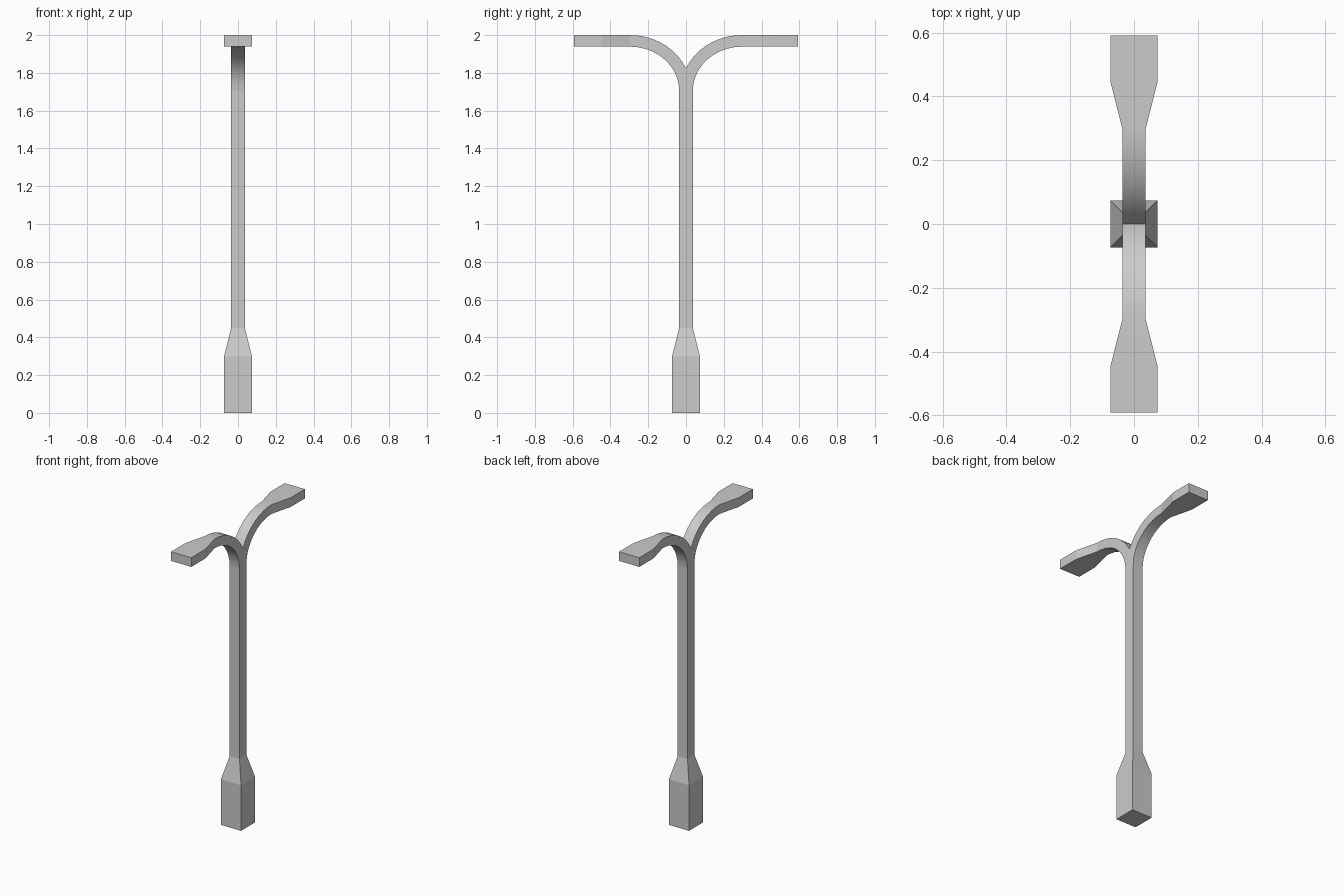
import bpy, bmesh
from math import sin, cos, acos, pi, radians

if "Cube" in bpy.data.objects:
    bpy.data.objects.remove(bpy.data.objects["Cube"])


def loft(name, rings, cap_start=False, cap_end=False):
    """Skin a list of four-cornered rings; faces lying on y = 0 are internal and skipped."""
    bm = bmesh.new()
    vs = [[bm.verts.new(p) for p in ring] for ring in rings]
    for a, b in zip(vs, vs[1:]):
        for i in range(4):
            j = (i + 1) % 4
            quad = (a[i], a[j], b[j], b[i])
            if any(abs(v.co.y) > 1e-5 for v in quad):
                bm.faces.new(quad)
    if cap_start:
        bm.faces.new(vs[0])
    if cap_end:
        bm.faces.new(vs[-1])
    bmesh.ops.recalc_face_normals(bm, faces=bm.faces)
    mesh = bpy.data.meshes.new(name)
    bm.to_mesh(mesh)
    bm.free()
    obj = bpy.data.objects.new(name, mesh)
    bpy.context.collection.objects.link(obj)
    bpy.ops.object.select_all(action='DESELECT')
    obj.select_set(True)
    bpy.context.view_layer.objects.active = obj
    bpy.ops.object.shade_smooth_by_angle(angle=radians(13.5))
    return obj


THIN, WIDE = 0.036, 0.0737      # half widths of the shaft and of the broad ends
BEND_Y, BEND_Z = 0.296, 1.705   # centre of the arm bend
UNDER = (0.26, 0.234)           # bend radii (y, z) of the underside
OVER = (0.324, 0.295)           # bend radii (y, z) of the upper side
STEPS = 10

# Square post with a broad tapered foot
post = [[(-h, -h, z), (h, -h, z), (h, h, z), (-h, h, z)]
        for h, z in ((WIDE, 0), (WIDE, 0.30), (THIN, 0.45), (THIN, BEND_Z))]
loft("post", post, cap_start=True)

# Arm profile: (half width, underside point, upper point) from the post outward
start = acos(BEND_Y / OVER[0])  # where the two upper sides meet at y = 0
profile = [(THIN, (THIN, BEND_Z), (0, BEND_Z))]
for i in range(1, STEPS + 1):
    u = pi / 2 * i / STEPS
    o = start + (pi / 2 - start) * (i - 1) / (STEPS - 1)
    profile.append((THIN,
                    (BEND_Y - UNDER[0] * cos(u), BEND_Z + UNDER[1] * sin(u)),
                    (BEND_Y - OVER[0] * cos(o), BEND_Z + OVER[1] * sin(o))))
top, bottom = BEND_Z + OVER[1], BEND_Z + UNDER[1]
for y in (0.445, 0.592):
    profile.append((WIDE, (y, bottom), (y, top)))

# Two mirrored arms, flaring into flat paddles
for name, s in (("back_arm", 1), ("front_arm", -1)):
    rings = [[(-h, s * a[0], a[1]), (h, s * a[0], a[1]),
              (h, s * b[0], b[1]), (-h, s * b[0], b[1])] for h, a, b in profile]
    loft(name, rings, cap_end=True)
